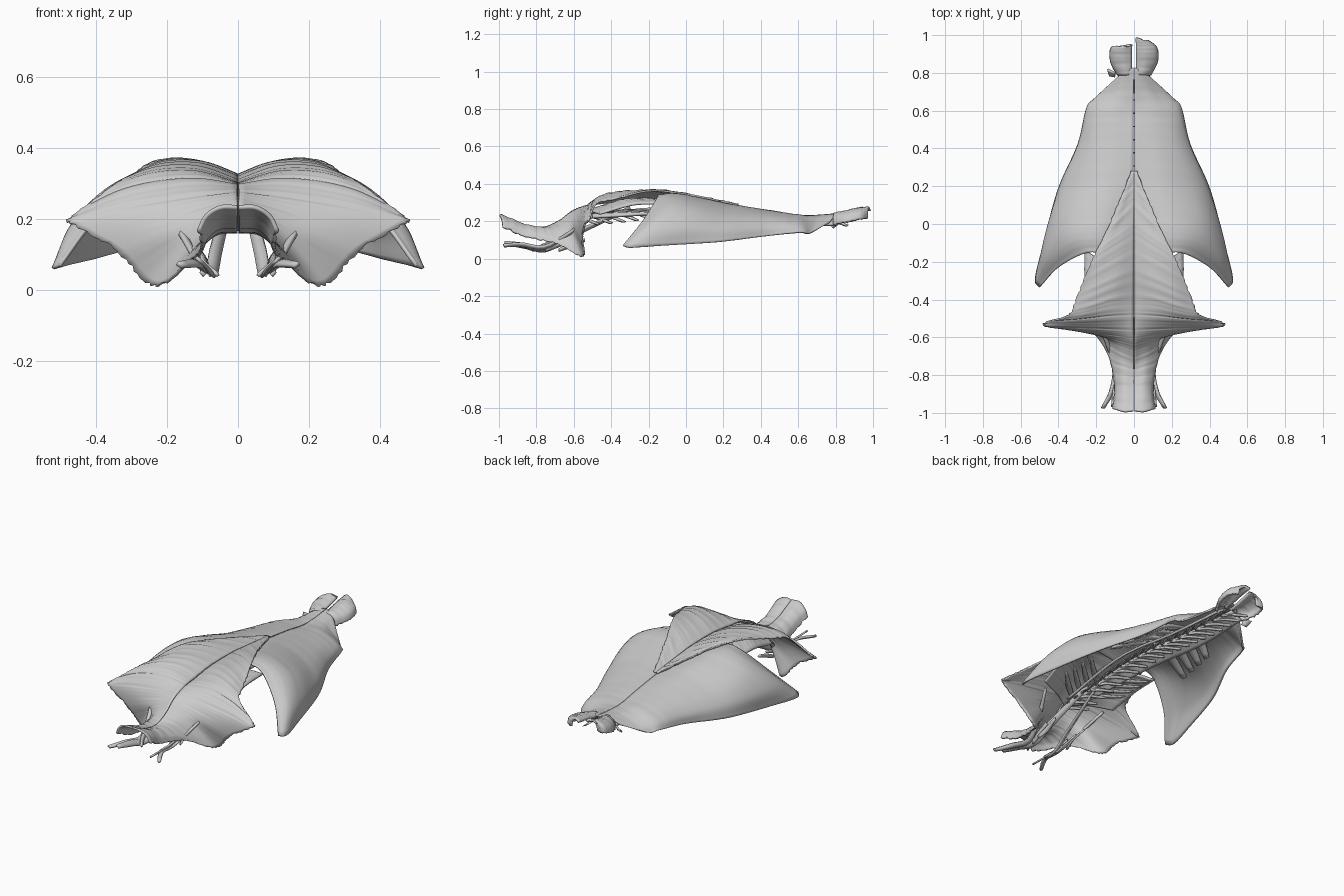
import bpy, math, random
from mathutils import Vector

random.seed(4)


def spline(pts, n):
    """Catmull-Rom resample of a list of vectors."""
    p = [2 * pts[0] - pts[1]] + pts + [2 * pts[-1] - pts[-2]]
    out = []
    for k in range(n + 1):
        f = k / n * (len(pts) - 1)
        i = min(int(f), len(pts) - 2)
        t = f - i
        a, b, c, d = p[i:i + 4]
        out.append(0.5 * (2 * b + (c - a) * t + (2 * a - 5 * b + 4 * c - d) * t * t
                          + (3 * b - a - 3 * c + d) * t ** 3))
    return out


def sheet(name, rows, nu=16, nv=40, thick=0.012, fibre=0.0, ragged=0.0, mirror=True):
    """Muscle sheet lofted through rows of points, with ridges along the rows."""
    rows = [spline([Vector(q) for q in r], nu) for r in rows]
    cols = [spline([r[u] for r in rows], nv) for u in range(nu + 1)]
    ridge = [random.uniform(-1, 1) for _ in range(nv + 1)]
    verts = []
    for v in range(nv + 1):
        fray = random.uniform(-ragged, ragged)
        for u in range(nu + 1):
            q = cols[u][v].copy()
            q.z += fibre * ridge[v] * math.sin(math.pi * (0.1 + 0.8 * u / nu))
            if u == nu:
                q += (cols[nu][v] - cols[nu - 1][v]).normalized() * fray
            if mirror:
                q.x = max(q.x, 0.002)
            verts.append(q)
    w = nu + 1
    faces = [(v * w + u, v * w + u + 1, (v + 1) * w + u + 1, (v + 1) * w + u)
             for v in range(nv) for u in range(nu)]
    me = bpy.data.meshes.new(name)
    me.from_pydata(verts, [], faces)
    ob = bpy.data.objects.new(name, me)
    bpy.context.collection.objects.link(ob)
    for f in me.polygons:
        f.use_smooth = True
    s = ob.modifiers.new("thickness", 'SOLIDIFY')
    s.thickness, s.offset = thick, 0
    if mirror:
        ob.modifiers.new("mirror", 'MIRROR').use_mirror_merge = False
    return ob


def strap(name, path, width, thick=0.012, n=14):
    """Narrow band along a path; width is the sideways half vector."""
    w = Vector(width)
    rows = [[Vector(p) - w * k, Vector(p), Vector(p) + w * k]
            for i, p in enumerate(path)
            for k in [0.6 if i in (0, len(path) - 1) else 1.0]]
    return sheet(name, rows, 2, n, thick)


# Upper back sheet: nape, collar edge, shoulder point, then down to the mid spine
sheet("upper_back_muscle", [
    [(0, -.99, .235), (.05, -.995, .235), (.09, -.985, .21), (.11, -.98, .17)],
    [(0, -.87, .18), (.05, -.86, .18), (.085, -.86, .155), (.10, -.86, .12)],
    [(0, -.77, .165), (.06, -.75, .16), (.11, -.73, .12), (.135, -.69, .08)],
    [(0, -.68, .2), (.08, -.65, .17), (.16, -.6, .1), (.235, -.555, .012)],
    [(0, -.62, .245), (.1, -.6, .21), (.22, -.58, .16), (.34, -.555, .11)],
    [(0, -.57, .27), (.14, -.56, .25), (.32, -.55, .22), (.465, -.54, .185)],
    [(0, -.5, .29), (.14, -.505, .3), (.32, -.515, .27), (.465, -.52, .205)],
    [(0, -.42, .30), (.12, -.43, .335), (.24, -.46, .33), (.345, -.48, .295)],
    [(0, -.25, .32), (.1, -.29, .355), (.21, -.34, .355), (.3, -.38, .32)],
    [(0, -.05, .32), (.08, -.1, .35), (.16, -.15, .365), (.225, -.2, .362)],
    [(0, .12, .305), (.04, .08, .32), (.09, .03, .34), (.13, 0, .345)],
    [(0, .28, .288), (.004, .28, .288), (.008, .28, .288), (.012, .28, .288)],
], 20, 140, 0.01, 0.0025, 0.006)

# Broad lower back sheet: spine out to the flank and the pointed arm end
sheet("broad_back_muscle", [
    [(0, -.12, .29), (.15, -.15, .335), (.26, -.155, .32), (.4, -.23, .2), (.5, -.335, .07)],
    [(0, -.03, .295), (.18, -.05, .345), (.34, -.07, .3), (.46, -.17, .19), (.52, -.29, .06)],
    [(0, .1, .295), (.18, .08, .32), (.35, .05, .265), (.45, -.02, .17), (.48, -.12, .07)],
    [(0, .25, .28), (.15, .24, .285), (.29, .22, .235), (.375, .2, .165), (.4, .18, .09)],
    [(0, .45, .255), (.12, .45, .25), (.22, .44, .22), (.28, .43, .17), (.295, .42, .12)],
    [(0, .6, .23), (.1, .6, .23), (.18, .6, .205), (.23, .6, .175), (.25, .61, .14)],
    [(0, .7, .23), (.07, .7, .22), (.12, .69, .195), (.17, .68, .165), (.21, .66, .135)],
    [(0, .83, .24), (.02, .82, .24), (.05, .8, .23), (.08, .78, .21), (.1, .76, .19)],
], 24, 70, 0.01, 0.001)

# Shoulder blade sheet hidden under the upper back
sheet("inner_shoulder_muscle", [
    [(0, -.58, .23), (.08, -.54, .25), (.17, -.5, .25), (.24, -.46, .24)],
    [(0, -.42, .27), (.09, -.38, .30), (.18, -.33, .31), (.26, -.28, .29)],
    [(0, -.32, .285), (.09, -.26, .315), (.18, -.19, .32), (.26, -.14, .295)],
], 12, 40, 0.012, 0.002)

# Neck straps
strap("shoulder_lifter", [(.165, -.975, .07), (.115, -.88, .075), (.1, -.76, .06),
                          (.14, -.63, .13), (.2, -.5, .23)], (.012, 0, .008), 0.012)
strap("neck_strap", [(.11, -.97, .085), (.095, -.87, .07), (.075, -.75, .05),
                     (.06, -.62, .12), (.02, -.3, .27)], (.014, 0, .012), 0.01)
for i in range(3):
    y = -.82 + .07 * i
    strap("neck_slip", [(.06 + .02 * i, y, .045), (.09, y + .06, .07), (.1, y + .14, .1)],
          (.008, 0, .01), 0.01, 6)

# Rib slips: upper and lower rows of flat bands
for i in range(4):
    y = -.5 + .07 * i
    strap("upper_rib_slip", [(.01, y, .24), (.1, y + .07, .26), (.2, y + .17, .25)],
          (.006, .025, 0), 0.008, 8)
    y = .46 - .08 * i
    strap("lower_rib_slip", [(.02, y, .25), (.12, y - .05, .24), (.21 + .015 * i, y - .1, .19)],
          (.006, .026, 0), 0.008, 8)

# Short overlapping slips along both sides of the spine
for i in range(20):
    y = -.6 + .07 * i
    z = .215 + .06 * math.exp(-((y + .05) / .4) ** 2)
    strap("spine_slip", [(.008, y, z), (.03, y + .06, z - .012), (.065, y + .13, z - .04)],
          (.01, .012, 0), 0.014, 6)

# Long column muscle beside the spine
sheet("spine_column_muscle", [
    [(.01, -.5, .235), (.03, -.5, .235), (.05, -.5, .22)],
    [(.01, 0, .275), (.05, 0, .275), (.1, 0, .24)],
    [(.01, .45, .235), (.05, .45, .225), (.1, .45, .19)],
    [(.01, .8, .215), (.04, .8, .205), (.08, .8, .18)],
], 8, 40, 0.014, 0.002)

# Tail bone lobes, the left one shorter
for side, end in ((1, 1.0), (-1, .965)):
    rows = []
    for y, w, z in ((.79, .085, .225), (.86, .12, .24), (.93, .118, .255), (end - .01, .075, .262)):
        rows.append([(side * x, y if y < .95 else y - x * .3, zz) for x, zz in
                     ((.012, z), (w * .5, z + .012), (w * .9, z - .01), (w, z - .045))])
    sheet("tail_lobe", rows, 10, 24, 0.014, 0.003, 0.004, mirror=False)

# Loose tag on the left hip
sheet("hip_tag", [[(-.1, .78, .17), (-.13, .785, .165)], [(-.1, .8, .2), (-.14, .82, .19)]],
      2, 4, 0.01, mirror=False)
